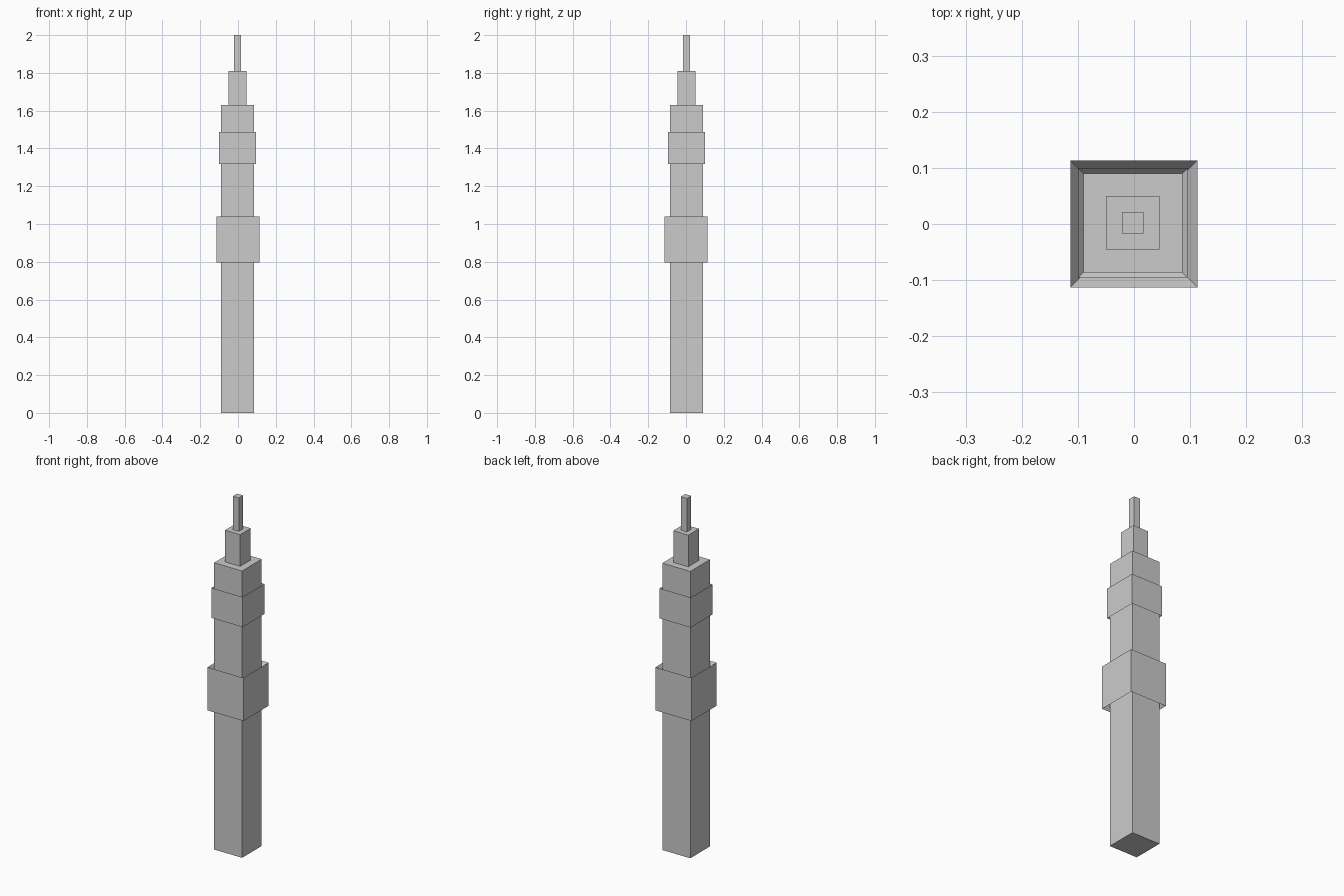
import bpy
import bmesh

cube = bpy.data.objects.get("Cube")
if cube:
    bpy.data.objects.remove(cube, do_unlink=True)

# One plain grey for the whole tower
grey = bpy.data.materials.new("light_grey")
grey.use_nodes = True
colour = (0.6, 0.6, 0.6, 1)
grey.diffuse_color = colour
grey.node_tree.nodes["Principled BSDF"].inputs["Base Color"].default_value = colour

CORNERS = [(-1, -1), (1, -1), (1, 1), (-1, 1)]
AXIS = (-0.002, 0.002)  # tower axis, slightly off centre


def square_stack(name, levels, centre=AXIS, closed=False):
    """Skin square rings of (half width, height); cap the ends or join them."""
    bm = bmesh.new()
    rings = [[bm.verts.new((centre[0] + sx * half, centre[1] + sy * half, z))
              for sx, sy in CORNERS] for half, z in levels]
    pairs = list(zip(rings, rings[1:]))
    if closed:
        pairs.append((rings[-1], rings[0]))
    else:
        bm.faces.new(rings[0])
        bm.faces.new(rings[-1])
    for low, high in pairs:
        for i in range(4):
            j = (i + 1) % 4
            bm.faces.new((low[i], low[j], high[j], high[i]))
    bmesh.ops.recalc_face_normals(bm, faces=bm.faces)
    mesh = bpy.data.meshes.new(name)
    bm.to_mesh(mesh)
    bm.free()
    mesh.materials.append(grey)
    obj = bpy.data.objects.new(name, mesh)
    bpy.context.collection.objects.link(obj)
    return obj


def collar(name, half, bottom, top, sink, centre):
    """Wide band whose upper and lower ledges slope inward to the shaft."""
    inner = SHAFT - 0.001
    levels = [(inner, bottom + sink), (half, bottom), (half, top), (inner, top - sink)]
    square_stack(name, levels, centre, closed=True)


# Shaft and the two narrowing top blocks
SHAFT = 0.088
square_stack("shaft", [(SHAFT, 0), (SHAFT, 1.63)])
square_stack("upper_block", [(0.0475, 1.63), (0.0475, 1.81)])
square_stack("spire", [(0.019, 1.81), (0.019, 2.0)])

# Collars around the shaft
collar("lower_collar", 0.113, 0.795, 1.04, 0.04, (0, 0))
collar("upper_collar", 0.0975, 1.317, 1.488, 0.013, AXIS)
